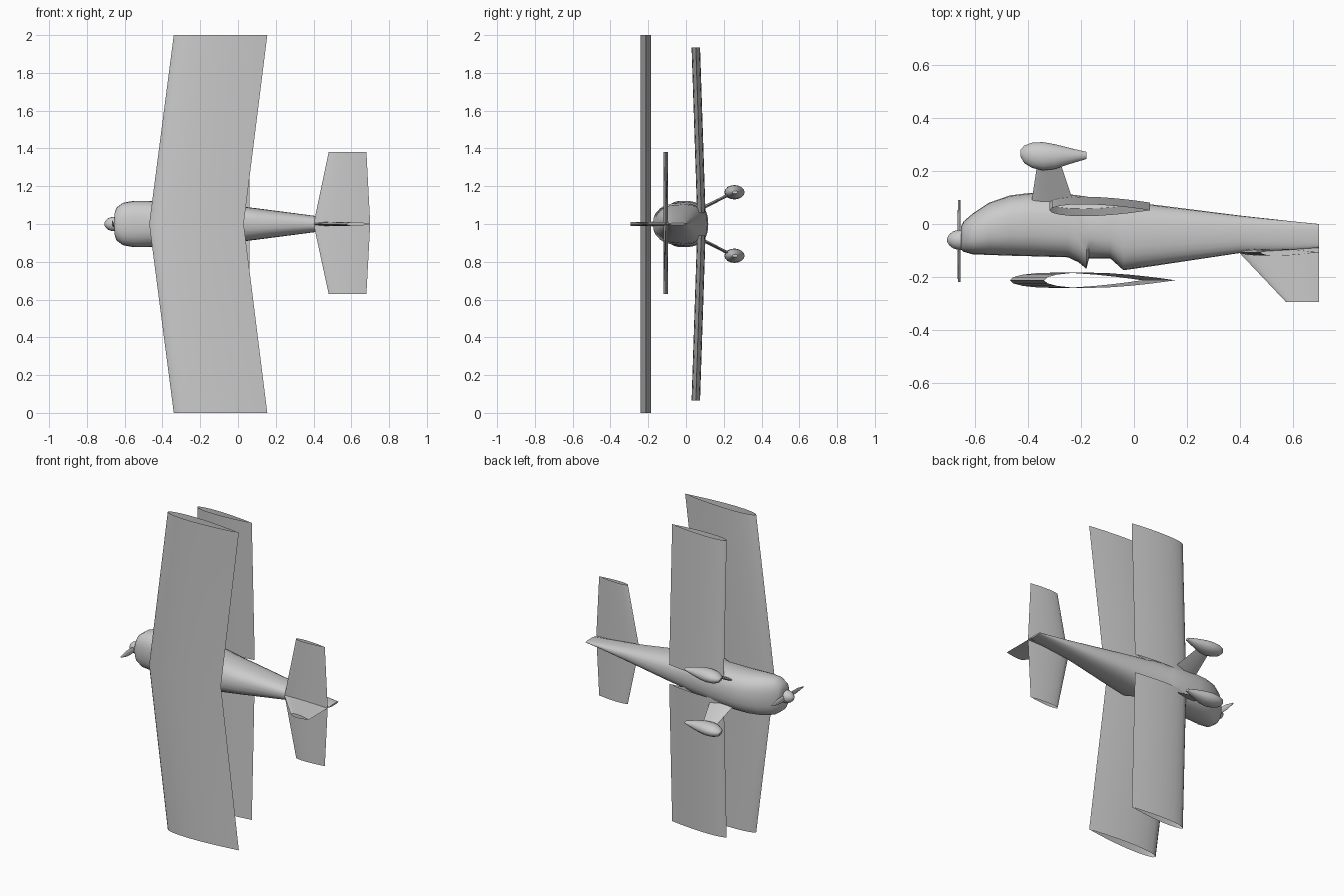
import bpy, bmesh, math

cube = bpy.data.objects.get("Cube")
if cube:
    bpy.data.objects.remove(cube)

grey = bpy.data.materials.new("light grey")
grey.use_nodes = True
grey.diffuse_color = (0.6, 0.6, 0.6, 1)
grey.node_tree.nodes["Principled BSDF"].inputs["Base Color"].default_value = (0.6, 0.6, 0.6, 1)


def loft(name, rings, caps=True):
    """Skin a list of closed rings that have equal point counts."""
    bm = bmesh.new()
    loops = [[bm.verts.new(p) for p in ring] for ring in rings]
    n = len(loops[0])
    for a, b in zip(loops, loops[1:]):
        for i in range(n):
            j = (i + 1) % n
            bm.faces.new((a[i], a[j], b[j], b[i]))
    if caps:
        bm.faces.new(loops[0])
        bm.faces.new(loops[-1])
    bmesh.ops.recalc_face_normals(bm, faces=bm.faces)
    mesh = bpy.data.meshes.new(name)
    bm.to_mesh(mesh)
    bm.free()
    mesh.materials.append(grey)
    obj = bpy.data.objects.new(name, mesh)
    bpy.context.collection.objects.link(obj)
    bpy.ops.object.select_all(action='DESELECT')
    obj.select_set(True)
    bpy.context.view_layer.objects.active = obj
    bpy.ops.object.shade_smooth_by_angle(angle=math.radians(40))
    return obj


def oval(x, low, high, half, z=1.0, power=1.0, n=24):
    """Cross-section across the x axis; power below one squares it off."""
    ring = []
    for i in range(n):
        a = 2 * math.pi * i / n
        c, s = math.cos(a), math.sin(a)
        c = math.copysign(abs(c) ** power, c)
        s = math.copysign(abs(s) ** power, s)
        ring.append((x, (low + high) / 2 + c * (high - low) / 2, z + s * half))
    return ring


def airfoil(front, back, thick, n=10):
    """Pointed wing section as (x, offset) pairs."""
    upper = []
    for i in range(n + 1):
        t = (1 - math.cos(math.pi * i / n)) / 2
        h = 2.6 * t ** 0.5 * (1 - t) * 0.5
        upper.append((front + t * (back - front), h * thick))
    return upper + [(x, -h) for x, h in upper[-2:0:-1]]


def wing(name, stations):
    """Open-ended wing; each station is z, y, leading x, trailing x, thickness."""
    return loft(name, [[(x, y + h, z) for x, h in airfoil(a, b, t)]
                       for z, y, a, b, t in stations], caps=False)


# Fuselage: x, upper edge, lower edge, half width
sections = [
    (-0.655, -0.095, -0.01, 0.05), (-0.645, -0.105, 0.01, 0.085),
    (-0.61, -0.115, 0.04, 0.112), (-0.55, -0.117, 0.08, 0.123),
    (-0.47, -0.12, 0.108, 0.123), (-0.39, -0.122, 0.118, 0.12),
    (-0.25, -0.126, 0.113, 0.116), (-0.21, -0.145, 0.108, 0.113),
    (-0.18, -0.17, 0.104, 0.11), (-0.17, -0.13, 0.102, 0.109),
    (-0.09, -0.13, 0.092, 0.104), (-0.04, -0.175, 0.086, 0.1),
    (0.1, -0.155, 0.07, 0.083), (0.4, -0.11, 0.032, 0.044),
    (0.6, -0.1, 0.01, 0.018), (0.7, -0.09, 0.0, 0.005),
]
loft("fuselage", [oval(x, a, b, h, power=0.8) for x, a, b, h in sections])

# Upper wing, swept from the centre
wing("upper_wing", [(0, -0.213, -0.34, 0.155, 0.058),
                    (1, -0.213, -0.47, 0.03, 0.058),
                    (2, -0.213, -0.34, 0.155, 0.058)])

# Tailplane
wing("tailplane", [(0.63, -0.107, 0.48, 0.68, 0.026),
                   (1, -0.107, 0.4, 0.7, 0.026),
                   (1.38, -0.107, 0.48, 0.68, 0.026)])

# Tail fin
fin = []
for y, front in ((-0.09, 0.39), (-0.11, 0.4), (-0.295, 0.575)):
    fin.append([(x, y, 1 + h) for x, h in airfoil(front, 0.7, 0.022)])
loft("tail_fin", fin)

for side, word in ((1, "upper_side"), (-1, "lower_side")):
    # Lower wing half with a slight tilt
    wing("lower_wing_" + word, [(1 + side * 0.06, 0.081, -0.32, 0.06, 0.045),
                                (1 + side * 0.935, 0.052, -0.32, 0.06, 0.045)])

    # Landing leg
    leg = []
    for y, z, a, b in ((0.07, 0.075, -0.39, -0.225), (0.235, 0.16, -0.365, -0.28)):
        leg.append([(x, y - h * 0.45, 1 + side * (z + h * 0.9))
                    for x, h in airfoil(a, b, 0.016)])
    loft("landing_leg_" + word, leg)

    # Wheel fairing
    pod = [(-0.43, 0.255, 0.28, 0.008), (-0.415, 0.23, 0.297, 0.023),
           (-0.385, 0.212, 0.308, 0.034), (-0.345, 0.203, 0.31, 0.038),
           (-0.3, 0.208, 0.302, 0.036), (-0.24, 0.228, 0.287, 0.025),
           (-0.18, 0.246, 0.273, 0.008)]
    loft("wheel_fairing_" + word,
         [oval(x, a, b, h, 1 + side * 0.168, n=16) for x, a, b, h in pod])

    # Propeller blade
    blade = []
    for d, w in ((0.01, 0.01), (0.05, 0.018), (0.1, 0.016), (0.155, 0.003)):
        blade.append([(-0.662 + 0.005 * math.cos(k * math.pi / 4) + side * 0.2 * w * math.sin(k * math.pi / 4),
                       -0.065 + side * d, 1 + w * math.sin(k * math.pi / 4))
                      for k in range(8)])
    loft("propeller_blade_" + word, blade)

# Spinner
cone = [(-0.708, 0.006), (-0.7, 0.02), (-0.685, 0.032), (-0.665, 0.038), (-0.645, 0.038)]
loft("spinner", [oval(x, -0.06 - r, -0.06 + r, r, n=16) for x, r in cone])
